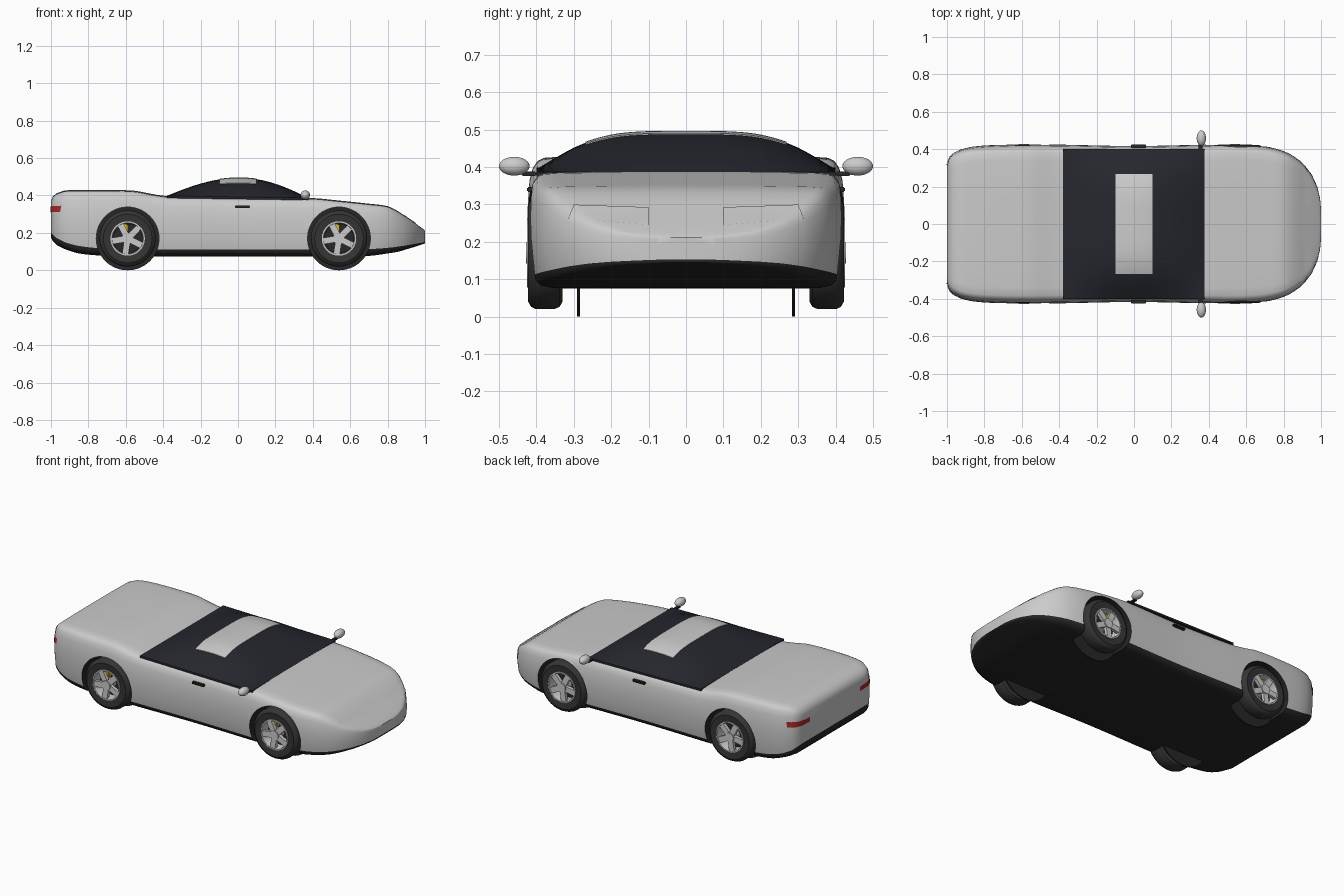
import bpy, bmesh, math
from mathutils import Vector, Matrix
from mathutils.bvhtree import BVHTree

if "Cube" in bpy.data.objects:
    bpy.data.objects.remove(bpy.data.objects["Cube"])


def material(name, rgb):
    m = bpy.data.materials.new(name)
    m.diffuse_color = (*rgb, 1)
    m.use_nodes = True
    m.node_tree.nodes["Principled BSDF"].inputs["Base Color"].default_value = m.diffuse_color
    return m


PAINT = material("paint", (0.6, 0.6, 0.6))
BLACK = material("black_trim", (0.02, 0.02, 0.02))
RUBBER = material("rubber", (0.035, 0.035, 0.035))
GLASS = material("dark_glass", (0.018, 0.02, 0.027))
RED = material("tail_red", (0.4, 0.02, 0.02))
LAMP = material("lamp", (0.8, 0.8, 0.83))
YELLOW = material("caliper_yellow", (0.7, 0.5, 0.02))


def finish(name, bm, mats=(), angle=35, recalc=True):
    if recalc:
        bmesh.ops.recalc_face_normals(bm, faces=bm.faces)
    me = bpy.data.meshes.new(name)
    bm.to_mesh(me)
    bm.free()
    ob = bpy.data.objects.new(name, me)
    bpy.context.collection.objects.link(ob)
    for m in mats:
        me.materials.append(m)
    smooth(ob, angle)
    return ob


def smooth(ob, angle):
    bpy.ops.object.select_all(action='DESELECT')
    ob.select_set(True)
    bpy.context.view_layer.objects.active = ob
    bpy.ops.object.shade_smooth_by_angle(angle=math.radians(angle))


def lathe(name, profile, centre, side, mat, n=48):
    """Spin a closed (radius, y) profile about the wheel axle."""
    bm = bmesh.new()
    rings = [[bm.verts.new((centre[0] + r * math.cos(a), side * y, centre[1] + r * math.sin(a)))
              for r, y in profile] for a in (2 * math.pi * i / n for i in range(n))]
    k = len(profile)
    for i in range(n):
        A, B = rings[i], rings[(i + 1) % n]
        for j in range(k):
            bm.faces.new((A[j], B[j], B[(j + 1) % k], A[(j + 1) % k]))
    return finish(name, bm, [mat])


def cylinder(name, r, y0, y1, centre, side, mat, n=48):
    bm = bmesh.new()
    m = Matrix.Translation((centre[0], side * (y0 + y1) / 2, centre[1])) @ Matrix.Rotation(math.pi / 2, 4, 'X')
    bmesh.ops.create_cone(bm, cap_ends=True, segments=n, radius1=r, radius2=r, depth=y1 - y0, matrix=m)
    return finish(name, bm, [mat])


def box(name, loc, size, mat):
    bm = bmesh.new()
    bmesh.ops.create_cube(bm, size=1, matrix=Matrix.Translation(loc) @ Matrix.Diagonal((*size, 1)))
    bmesh.ops.bevel(bm, geom=bm.edges[:], offset=min(size) * 0.2, segments=2, affect='EDGES')
    return finish(name, bm, [mat])


def interp(table, x):
    """Catmull-Rom style interpolation of table rows by their first column."""
    i = max(k for k in range(len(table) - 1) if table[k][0] <= x)
    p, q = table[i], table[i + 1]
    o, r = table[max(i - 1, 0)], table[min(i + 2, len(table) - 1)]
    h = q[0] - p[0]
    t = (x - p[0]) / h
    out = []
    for c in range(1, len(p)):
        m0 = (q[c] - o[c]) / (q[0] - o[0]) * h
        m1 = (r[c] - p[c]) / (r[0] - p[0]) * h
        out.append((2*t**3 - 3*t*t + 1) * p[c] + (t**3 - 2*t*t + t) * m0
                   + (3*t*t - 2*t**3) * q[c] + (t**3 - t*t) * m1)
    return out


# Body stations: x, half width, bottom, sill line, top
STATIONS = [
    (-1.0, .315, .175, .2, .37), (-.99, .35, .155, .19, .395), (-.97, .375, .135, .172, .412),
    (-.93, .397, .115, .152, .426), (-.85, .415, .09, .13, .43), (-.7, .424, .077, .115, .43),
    (-.55, .426, .075, .112, .425), (-.47, .425, .075, .112, .41), (-.38, .424, .075, .112, .397),
    (0, .417, .075, .11, .388), (.38, .424, .075, .11, .387), (.55, .426, .075, .11, .372),
    (.7, .415, .077, .113, .356), (.8, .39, .09, .12, .343), (.86, .358, .1, .127, .313),
    (.91, .317, .115, .135, .277), (.95, .265, .127, .142, .25), (.98, .2, .137, .147, .228),
    (.995, .135, .142, .15, .217), (1.0, .08, .145, .152, .212)]
LOWER = [(0, 0), (.5, 0), (.85, 0), (.93, .2), (.965, .55), (.975, 1)]
UPPER = [(.99, .2), (1, .4), (.996, .6), (.982, .8), (.962, .9), (.935, .955), (.9, .98),
         (.8, .99), (.5, .998), (.25, 1), (0, 1)]


def section(x):
    w, zb, zs, zt = interp(STATIONS, x)
    half = [(f * w, zb + g * (zs - zb)) for f, g in LOWER]
    half += [(f * w, zs + g * (zt - zs)) for f, g in UPPER]
    return half + [(-y, z) for y, z in half[-2:0:-1]]


# Body shell
xs = []
for a, b in zip(STATIONS, STATIONS[1:]):
    n = max(1, round((b[0] - a[0]) / .03))
    xs += [a[0] + (b[0] - a[0]) * i / n for i in range(n)]
xs.append(1.0)
bm = bmesh.new()
loops = [[bm.verts.new((x, y, z)) for y, z in section(x)] for x in xs]
K, S = len(loops[0]), len(LOWER) - 1
for A, B in zip(loops, loops[1:]):
    for j in range(K):
        f = bm.faces.new((A[j], B[j], B[(j + 1) % K], A[(j + 1) % K]))
        f.material_index = 1 if j < S or j >= K - S else 0
for L in (loops[0], loops[-1]):
    low = L[:S + 1]
    bm.faces.new(L[S:K - S + 1])
    bm.faces.new(L[K - S:] + low).material_index = 1
bmesh.ops.recalc_face_normals(bm, faces=bm.faces)
tree = BVHTree.FromBMesh(bm)
body = finish("body", bm, [PAINT, BLACK], 40)

# Wheel arches cut from the body
WHEELS = {"rear": (-.59, .17), "front": (.54, .17)}
for c in WHEELS.values():
    for s in (-1, 1):
        cut = cylinder("arch_cutter", .168, .288, .6, c, s, BLACK, 64)
        cut.hide_render = True
        mod = body.modifiers.new("arch", 'BOOLEAN')
        mod.operation, mod.solver, mod.object = 'DIFFERENCE', 'EXACT', cut
        mod.material_mode = 'TRANSFER'
        bpy.context.view_layer.objects.active = body
        bpy.ops.object.modifier_apply(modifier=mod.name)
        bpy.data.objects.remove(cut)
smooth(body, 40)

# Cabin glass and roof panel as crowned surfaces
RISE = [(-.38, 0), (-.3, .033), (-.2, .068), (-.1, .092), (0, .101), (.1, .096), (.2, .073), (.3, .035), (.376, 0)]
CROWN = [(0, 1), (.12, .985), (.2, .9), (.283, .66), (.35, .31), (.4, .0)]


def roof_z(x, y):
    base = .398 - (x + .38) * .0145
    return base + interp(RISE, x)[0] * interp(CROWN, abs(y))[0]


def roof_patch(name, x0, x1, w, lift, mat, nx=24, ny=32):
    bm = bmesh.new()
    g = [[bm.verts.new((x, y, roof_z(x, y) + lift)) for y in (-w + 2 * w * j / ny for j in range(ny + 1))]
         for x in (x0 + (x1 - x0) * i / nx for i in range(nx + 1))]
    for i in range(nx):
        for j in range(ny):
            bm.faces.new((g[i][j], g[i + 1][j], g[i + 1][j + 1], g[i][j + 1]))
    rim = bmesh.ops.extrude_edge_only(bm, edges=[e for e in bm.edges if e.is_boundary])
    for v in rim["geom"]:
        if isinstance(v, bmesh.types.BMVert):
            v.co.z -= .012 if lift == 0 else .006
    return finish(name, bm, [mat], recalc=False)


roof_patch("cabin_glass", -.38, .376, .4, 0, GLASS)
roof_patch("roof_panel", -.1, .1, .268, .003, PAINT)


def lamp(name, corners, direction, mat, n=10):
    """Project a four-cornered (y, z) patch along x onto the body."""
    bm = bmesh.new()
    c = [Vector(p) for p in corners]
    g = []
    for i in range(n + 1):
        row = []
        for j in range(n + 1):
            p = c[0].lerp(c[1], i / n).lerp(c[3].lerp(c[2], i / n), j / n)
            hit, nor, _, _ = tree.ray_cast(Vector((-2 * direction, p.x, p.y)), Vector((direction, 0, 0)))
            row.append(bm.verts.new(hit + nor * .003) if hit else None)
        g.append(row)
    for i in range(n):
        for j in range(n):
            q = (g[i][j], g[i + 1][j], g[i + 1][j + 1], g[i][j + 1])
            if all(q):
                f = bm.faces.new(q)
                f.normal_update()
                if f.normal.x * direction > 0:
                    f.normal_flip()
    return finish(name, bm, [mat], recalc=False)


for s, tag in ((-1, "right"), (1, "left")):
    # Lamps
    lamp("headlight_" + tag, [(s*.1, .243), (s*.313, .26), (s*.3, .297), (s*.1, .29)], -1, LAMP)
    lamp("tail_light_" + tag, [(s*.24, .308), (s*.385, .312), (s*.385, .345), (s*.24, .335)], 1, RED)
    # Door mirror with stalk, and door handle
    bm = bmesh.new()
    bmesh.ops.create_uvsphere(bm, u_segments=24, v_segments=16, radius=1,
                              matrix=Matrix.Translation((.36, s*.459, .402)) @ Matrix.Diagonal((.025, .041, .025, 1)))
    finish("mirror_" + tag, bm, [PAINT], 60)
    box("mirror_stalk_" + tag, (.355, s*.42, .382), (.02, .04, .012), BLACK)
    box("door_handle_" + tag, (.025, s*.415, .34), (.08, .02, .014), BLACK)
    for end, c in WHEELS.items():
        # Wheel assembly
        t = f"_{end}_{tag}"
        cylinder("well_back" + t, .17, .283, .291, c, s, BLACK, 64)
        lathe("tyre" + t, [(.09, .335), (.13, .33), (.144, .338), (.15, .352), (.15, .402), (.144, .414),
                           (.13, .422), (.09, .418)], c, s, RUBBER, 64)
        lathe("rim" + t, [(.092, .335), (.092, .425), (.084, .425), (.08, .41), (.08, .335)], c, s, PAINT)
        cylinder("brake_disc" + t, .079, .345, .365, c, s, BLACK)
        cylinder("hub" + t, .028, .36, .428, c, s, PAINT, 24)
        box("caliper" + t, (c[0] - .015, s*.385, c[1] + .055), (.034, .03, .045), YELLOW)
        bm = bmesh.new()
        for i in range(5):
            m = (Matrix.Translation((c[0], s*.412, c[1])) @ Matrix.Rotation(2*math.pi*i/5 + .15, 4, 'Y')
                 @ Matrix.Translation((0, 0, -.053)) @ Matrix.Diagonal((.034, .02, .062, 1)))
            bmesh.ops.create_cube(bm, size=1, matrix=m)
        finish("spokes" + t, bm, [PAINT])
